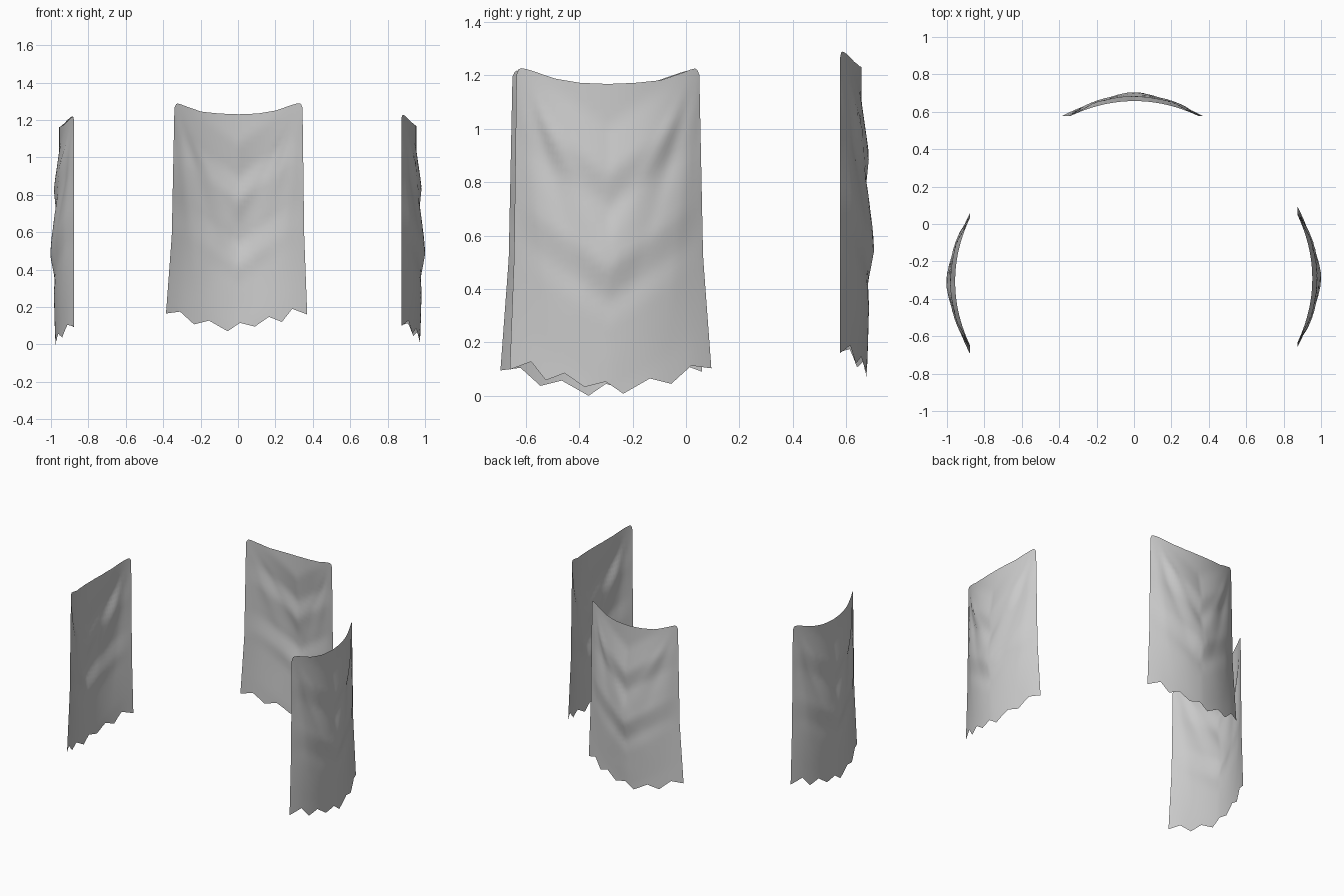
import bpy, bmesh, math
from mathutils import Matrix

if "Cube" in bpy.data.objects:
    bpy.data.objects.remove(bpy.data.objects["Cube"])

cloth = bpy.data.materials.new("grey cloth")
cloth.diffuse_color = (0.6, 0.6, 0.6, 1)
cloth.use_nodes = True
cloth.node_tree.nodes["Principled BSDF"].inputs["Base Color"].default_value = cloth.diffuse_color

# Profiles of one hanging cloth: x across, z up
HEM = [(-.385, .165), (-.31, .175), (-.235, .107), (-.155, .127), (-.055, .07),
       (.01, .115), (.09, .095), (.165, .147), (.235, .12), (.29, .19), (.37, .16)]
TOP = [(0, 1.265), (.012, 1.283), (.03, 1.29), (.06, 1.28), (.21, 1.244), (.35, 1.234), (.5, 1.23),
       (.65, 1.234), (.79, 1.25), (.93, 1.283), (.97, 1.29), (.988, 1.285), (1, 1.265)]
LEFT = [(0, -.34), (.62, -.354), (1, -.385)]
RIGHT = [(0, .345), (.62, .354), (1, .37)]
BULGE = [(.07, .10), (.2, .105), (.33, .11), (.42, .105), (.54, .124), (.66, .112),
         (.77, .096), (.89, .108), (1.07, .081), (1.25, .08)]


def lerp(pts, t):
    """Piecewise linear lookup."""
    if t <= pts[0][0]:
        return pts[0][1]
    for (a, p), (b, q) in zip(pts, pts[1:]):
        if t <= b:
            return p + (q - p) * (t - a) / (b - a)
    return pts[-1][1]


def folds(x, z):
    """Creases fanning down from the two hung corners."""
    d = 0
    for cx in (-.34, .34):
        dx, dz = abs(x - cx), 1.30 - z
        r = math.hypot(dx, dz)
        ang = math.atan2(dx, dz)
        fade = min(1, r / .3) * max(0, 1 - r / 1.15)
        if (x - cx) * cx <= 0:
            for a0, depth in ((.12, .010), (.30, -.012), (.46, .010)):
                d += depth * fade * max(0, 1 - abs(ang - a0) / .09)
    return d


def cloth_sheet(name, place):
    bm = bmesh.new()
    x0, x1 = HEM[0][0], HEM[-1][0]
    cols = []
    for (a, _), (b, _) in zip(HEM, HEM[1:]):
        cols += [a + (b - a) * k / 4 for k in range(4)]
    cols.append(x1)
    # extra columns for the rounded top corners
    cols = sorted(cols + [x0 + (x1 - x0) * s for s in (.012, .988)])
    rows = 36
    grid = []
    for j in range(rows + 1):
        t = j / rows
        line = []
        for c in cols:
            s = (c - x0) / (x1 - x0)
            u = 2 * s - 1
            top, hem = lerp(TOP, s), lerp(HEM, c)
            z = top + (hem - top) * t
            lo, hi = lerp(LEFT, t), lerp(RIGHT, t)
            x = lo + s * (hi - lo)
            # sagging swags sit lower in the middle than at the sides
            y = lerp(BULGE, z - .25 * abs(u)) * (1 - u * u)
            y += folds(x, z) * (1 - u ** 4)
            line.append(bm.verts.new((x, y, z)))
        grid.append(line)
    for r0, r1 in zip(grid, grid[1:]):
        for i in range(len(cols) - 1):
            bm.faces.new((r0[i], r0[i + 1], r1[i + 1], r1[i]))
    for f in bm.faces:
        f.smooth = True
    bm.transform(place)
    me = bpy.data.meshes.new(name)
    bm.to_mesh(me)
    bm.free()
    me.materials.append(cloth)
    ob = bpy.data.objects.new(name, me)
    bpy.context.collection.objects.link(ob)


def turned(x, y, z, deg):
    return Matrix.Translation((x, y, z)) @ Matrix.Rotation(math.radians(deg), 4, 'Z')


# Three hangings, each bulging outward
cloth_sheet("back_banner", turned(0, .577, 0, 0))
cloth_sheet("right_banner", turned(.873, -.29, -.062, -90))
cloth_sheet("left_banner", turned(-.876, -.31, -.07, 90))
